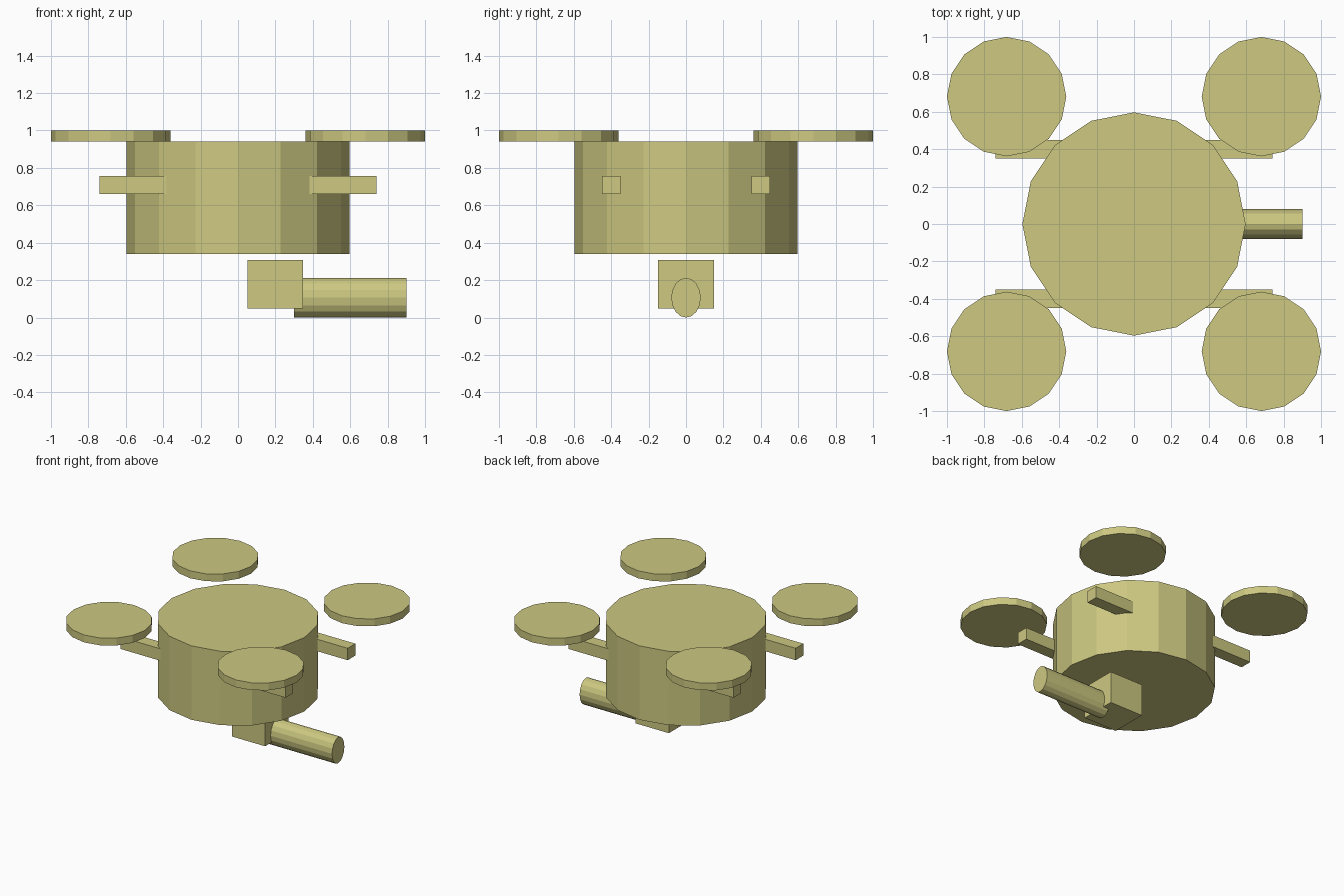
import bpy
import math

if "Cube" in bpy.data.objects:
    bpy.data.objects.remove(bpy.data.objects["Cube"])

paint = bpy.data.materials.new("pale_olive_yellow")
paint.diffuse_color = (0.61, 0.58, 0.22, 1)
paint.use_nodes = True
paint.node_tree.nodes["Principled BSDF"].inputs["Base Color"].default_value = paint.diffuse_color


def finish(name, scale):
    ob = bpy.context.object
    ob.name = name
    ob.scale = scale
    bpy.ops.object.transform_apply(location=False, rotation=True, scale=True)
    ob.data.materials.append(paint)
    return ob


def box(name, x, y, z):
    """Box given as (min, max) on each axis."""
    centre = [(a + b) / 2 for a, b in (x, y, z)]
    bpy.ops.mesh.primitive_cube_add(size=1, location=centre)
    return finish(name, [b - a for a, b in (x, y, z)])


def disc(name, x, y, radius, z0, z1):
    """Upright flat-shaded 16-sided cylinder."""
    bpy.ops.mesh.primitive_cylinder_add(
        vertices=16, radius=radius, depth=z1 - z0, location=(x, y, (z0 + z1) / 2))
    return finish(name, (1, 1, 1))


# Main drum body
disc("body", 0, 0, 0.597, 0.34, 0.94)

# Four arms and four rotor discs
for sx, side in ((-1, "left"), (1, "right")):
    for sy, end in ((-1, "front"), (1, "back")):
        box(f"arm_{end}_{side}", sorted((sx * 0.14, sx * 0.74)),
            sorted((sy * 0.35, sy * 0.448)), (0.66, 0.757))
        disc(f"rotor_{end}_{side}", sx * 0.681, sy * 0.681, 0.319, 0.94, 1.0)

# Mount block hanging under the body
box("mount_block", (0.05, 0.348), (-0.149, 0.149), (0.047, 0.307))

# Barrel along x with a tall oval section
bpy.ops.mesh.primitive_cylinder_add(
    vertices=16, radius=1, depth=0.6, location=(0.6, 0, 0.106),
    rotation=(0, math.pi / 2, 0))
finish("barrel", (0.106, 0.079, 1))
